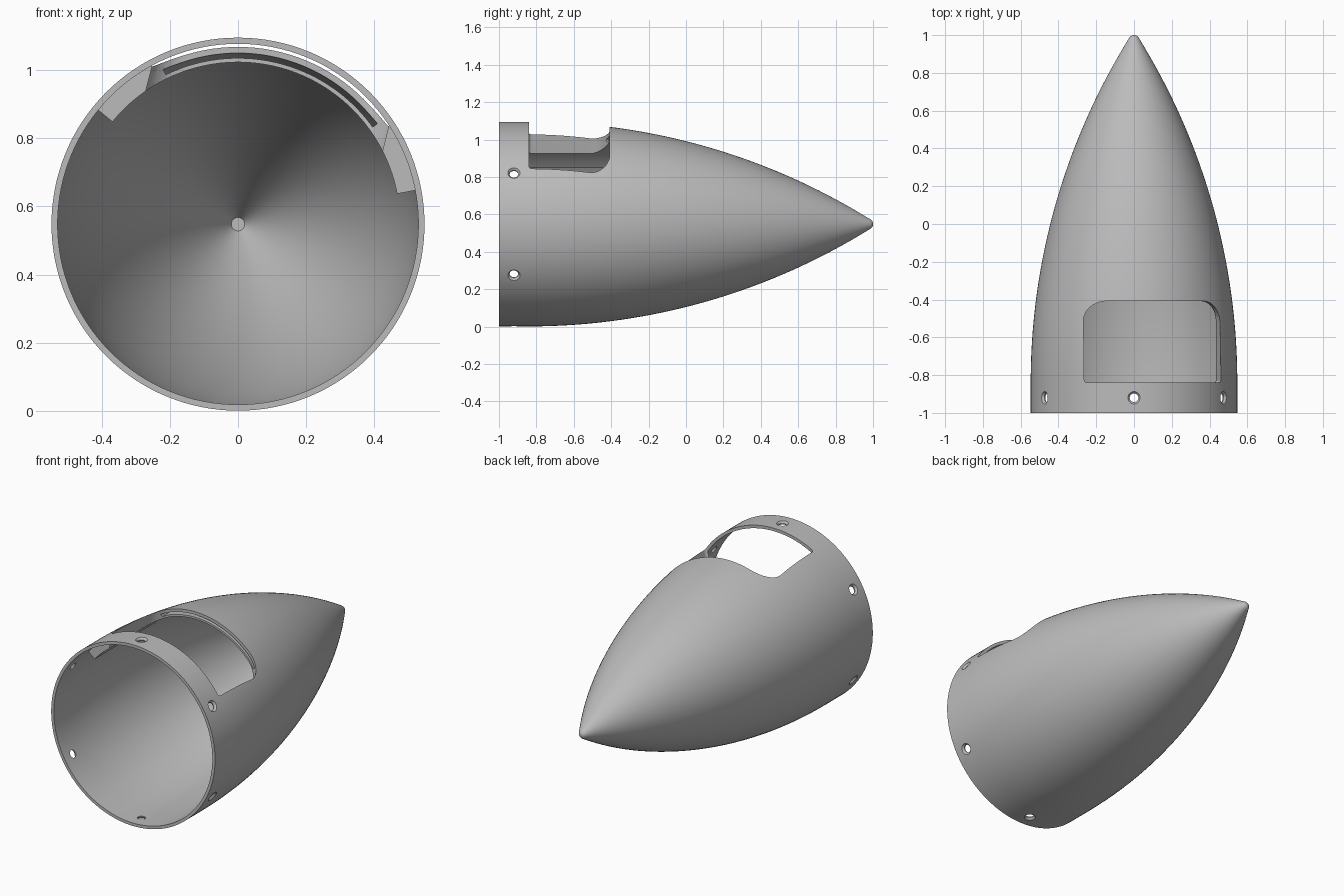
import bpy, bmesh, math
from mathutils import Matrix

if "Cube" in bpy.data.objects:
    bpy.data.objects.remove(bpy.data.objects["Cube"])

ZC, R, WALL = 0.548, 0.547, 0.018     # axis height, base radius, wall thickness
SHOULDER, APEX, TIP_R = -0.84, 1.025, 0.03
TILT = math.radians(14.2)             # hatch is rolled towards the left side
HALF = math.radians(65)

grey = bpy.data.materials.new("plain grey")
grey.use_nodes = True
grey.diffuse_color = (0.5, 0.5, 0.5, 1)
grey.node_tree.nodes["Principled BSDF"].inputs["Base Color"].default_value = (0.5, 0.5, 0.5, 1)


def ogive(y):
    """Outer radius of the shell at y."""
    length = APEX - SHOULDER
    rho = (R * R + length * length) / (2 * R)
    d = max(0, y - SHOULDER)
    return max(0, math.sqrt(rho * rho - d * d) - rho + R)


def finish(name, bm):
    bmesh.ops.remove_doubles(bm, verts=bm.verts, dist=1e-5)
    bmesh.ops.recalc_face_normals(bm, faces=bm.faces)
    mesh = bpy.data.meshes.new(name)
    bm.to_mesh(mesh)
    bm.free()
    mesh.materials.append(grey)
    ob = bpy.data.objects.new(name, mesh)
    bpy.context.collection.objects.link(ob)
    return ob


def revolve(name, profile, start=0, end=math.tau, steps=128):
    """Turn a (radius, y) profile about the y axis; partial turns get end caps."""
    bm = bmesh.new()
    full = end - start > 6.28
    rings = []
    for i in range(steps if full else steps + 1):
        a = start + (end - start) * i / steps
        rings.append([bm.verts.new((r * math.sin(a), y, ZC + r * math.cos(a))) for r, y in profile])
    count = len(profile)
    for i in range(steps):
        p, q = rings[i], rings[(i + 1) % len(rings)]
        for j in range(count - 1 if full else count):
            k = (j + 1) % count
            bm.faces.new((p[j], p[k], q[k], q[j]))
    if not full:
        bm.faces.new(rings[0])
        bm.faces.new(rings[-1])
    return finish(name, bm)


def cut(ob, cutter):
    mod = ob.modifiers.new("cut", 'BOOLEAN')
    mod.operation, mod.solver, mod.object = 'DIFFERENCE', 'EXACT', cutter
    bpy.context.view_layer.objects.active = ob
    bpy.ops.object.modifier_apply(modifier=mod.name)


# Shell: straight collar, ogive, rounded tip, then back down the inside
slope = math.atan2(ogive(0.93) - ogive(0.98), 0.05)
ball = 1 - TIP_R
touch = ball + TIP_R * math.sin(slope)
outer = [(R, -1), (R, SHOULDER)]
outer += [(ogive(y), y) for y in [SHOULDER + (touch - SHOULDER) * i / 40 for i in range(1, 40)]]
arc = [slope + (math.pi / 2 - slope) * i / 6 for i in range(7)]
outer += [(TIP_R * math.cos(a), ball + TIP_R * math.sin(a)) for a in arc]
inner_end = 0.965
inner = [(max(ogive(y) - WALL, 0.004), y)
         for y in [inner_end + (SHOULDER - inner_end) * i / 40 for i in range(41)]]
profile = outer + [(0, inner_end)] + inner + [(R - WALL, -1)]
profile.append(profile[0])
shell = revolve("nose_cone_shell", profile)

# Hatch frame: two side rails and a thin lip inside the shell
ys = [SHOULDER + i * 0.057 for i in range(11)]
rail_profile = [(ogive(y) - WALL + 0.004, y) for y in ys] + [(0.475, ys[-1]), (0.475, ys[0])]
lip_profile = [(0.487, ys[0]), (0.487, ys[-1]), (0.475, ys[-1]), (0.475, ys[0])]
inside = math.radians(40)
parts = [
    revolve("right_hatch_rail", rail_profile, TILT - HALF, TILT - inside, 16),
    revolve("left_hatch_rail", rail_profile, TILT + inside, TILT + HALF, 16),
    revolve("hatch_lip", lip_profile, TILT - inside - 0.25, TILT + inside + 0.25, 48),
]

# Hatch cutter: rounded rectangle extruded outwards and rolled
bm = bmesh.new()
w, y0, y1 = 0.373, SHOULDER, -0.408
outline = []
for cx, cy, r, quarter in ((w, y1, 0.11, 0), (-w, y1, 0.11, 1), (-w, y0, 0.015, 2), (w, y0, 0.015, 3)):
    ox, oy = cx - math.copysign(r, cx), cy + (r if quarter > 1 else -r)
    for i in range(9):
        a = (quarter + i / 8) * math.pi / 2
        outline.append(bm.verts.new((ox + r * math.cos(a), oy + r * math.sin(a), 0.1)))
base = bm.faces.new(outline)
top = bmesh.ops.extrude_face_region(bm, geom=[base])["geom"]
bmesh.ops.translate(bm, verts=[v for v in top if isinstance(v, bmesh.types.BMVert)], vec=(0, 0, 0.7))
bmesh.ops.transform(bm, verts=bm.verts, matrix=Matrix.Translation((0, 0, ZC)) @ Matrix.Rotation(TILT, 4, 'Y'))
hatch = finish("hatch_cutter", bm)

# Screw hole cutters: six countersunk holes round the collar
bm = bmesh.new()
for i in range(6):
    turn = Matrix.Translation((0, -0.92, ZC)) @ Matrix.Rotation(i * math.tau / 6, 4, 'Y')
    rings = []
    for r, h in ((0.023, 0.48), (0.023, 0.535), (0.033, R), (0.033, 0.6)):
        rings.append([bm.verts.new(turn @ Matrix.Rotation(k * math.tau / 24, 4, 'Z')
                                   @ Matrix.Translation((r, 0, h)).to_translation()) for k in range(24)])
    for p, q in zip(rings, rings[1:]):
        for k in range(24):
            bm.faces.new((p[k], p[(k + 1) % 24], q[(k + 1) % 24], q[k]))
    bm.faces.new(rings[0])
    bm.faces.new(rings[-1])
holes = finish("screw_hole_cutter", bm)

cut(shell, holes)
for ob in [shell] + parts:
    cut(ob, hatch)
for cutter in (hatch, holes):
    bpy.data.objects.remove(cutter)

# Smooth shading with crisp edges
bpy.ops.object.select_all(action='DESELECT')
for ob in [shell] + parts:
    ob.select_set(True)
bpy.context.view_layer.objects.active = shell
bpy.ops.object.shade_smooth_by_angle(angle=math.radians(25))
